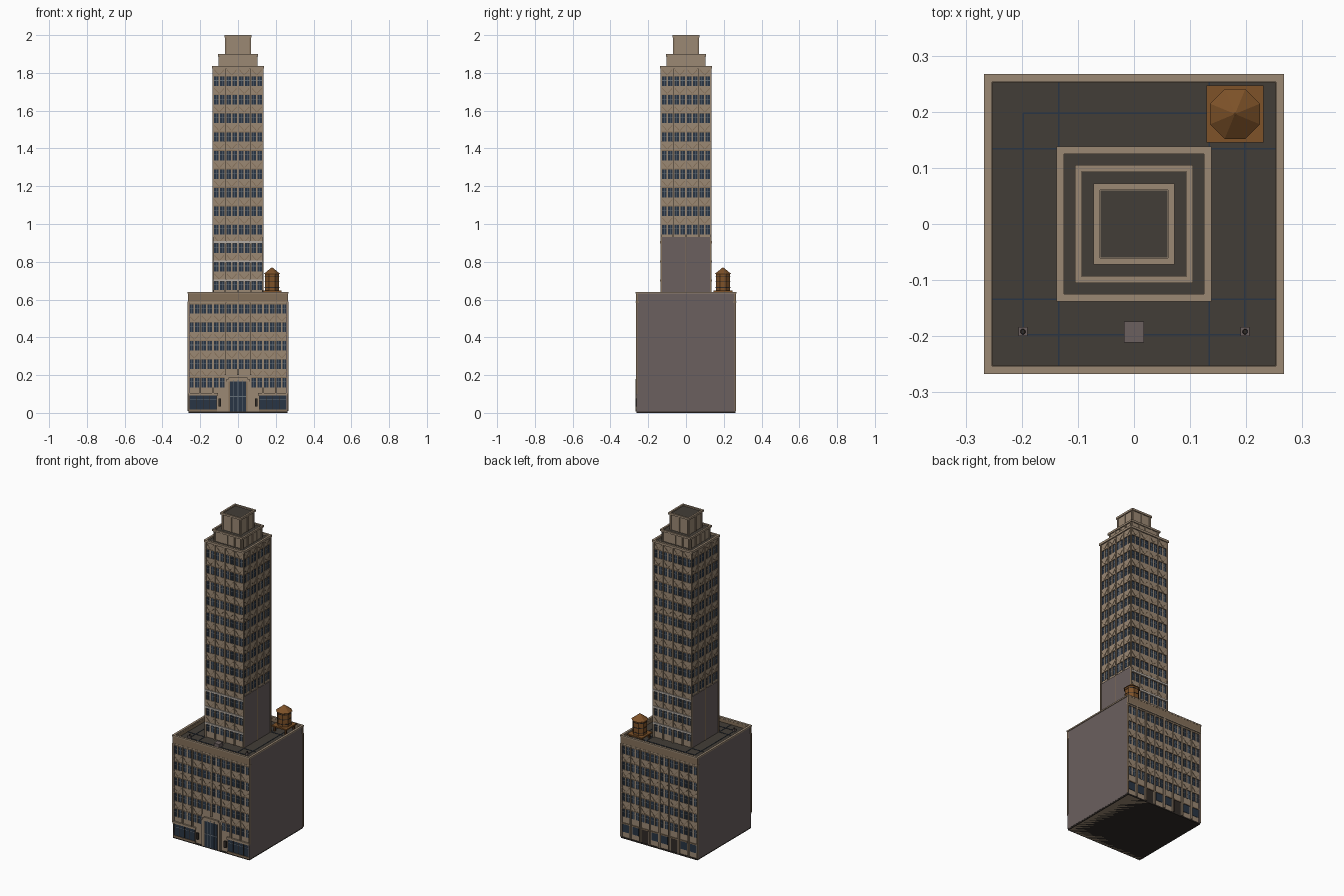
import bpy, bmesh, math
from mathutils import Matrix, Vector

cube = bpy.data.objects.get("Cube")
if cube:
    bpy.data.objects.remove(cube, do_unlink=True)

COLOURS = {
    "tan stone": (0.33, 0.25, 0.175),
    "brown trim": (0.23, 0.16, 0.10),
    "grey render": (0.145, 0.115, 0.112),
    "roof felt": (0.055, 0.047, 0.038),
    "window glass": (0.022, 0.035, 0.058),
    "pale stone": (0.45, 0.41, 0.37),
    "tank wood": (0.21, 0.085, 0.022),
    "dark wood": (0.10, 0.042, 0.014),
    "dark metal": (0.03, 0.024, 0.02),
    "window steel": (0.13, 0.16, 0.19),
}
NAMES = list(COLOURS)
TAN, TRIM, GREY, ROOF, GLASS, PALE, WOOD, DKWOOD, DARK, STEEL = range(len(NAMES))
MATS = []
for name, rgb in COLOURS.items():
    m = bpy.data.materials.new(name)
    m.use_nodes = True
    m.diffuse_color = (*rgb, 1)
    bsdf = m.node_tree.nodes["Principled BSDF"]
    bsdf.inputs["Base Color"].default_value = (*rgb, 1)
    bsdf.inputs["Roughness"].default_value = 0.8
    MATS.append(m)


class Part:
    """Collects flat-shaded pieces into one named object."""

    def __init__(self, name):
        self.name, self.bm = name, bmesh.new()

    def paint(self, verts, mat):
        for f in {f for v in verts for f in v.link_faces}:
            f.material_index = mat

    def box(self, x, y, z, mat, turn=0, tilt=0):
        # x, y, z are (low, high) pairs; turn spins quarter turns round the tower
        mid = Vector([sum(p) / 2 for p in (x, y, z)])
        size = [p[1] - p[0] for p in (x, y, z)]
        mx = (Matrix.Rotation(turn * math.pi / 2, 4, 'Z') @ Matrix.Translation(mid)
              @ Matrix.Rotation(tilt, 4, 'Y') @ Matrix.Diagonal((*size, 1)))
        self.paint(bmesh.ops.create_cube(self.bm, size=1, matrix=mx)["verts"], mat)

    def cone(self, centre, r1, r2, z, mat, sides=8):
        mx = (Matrix.Translation((*centre, sum(z) / 2))
              @ Matrix.Rotation(math.pi / sides, 4, 'Z'))
        self.paint(bmesh.ops.create_cone(
            self.bm, cap_ends=True, segments=sides, radius1=r1, radius2=r2,
            depth=z[1] - z[0], matrix=mx)["verts"], mat)

    def ring(self, outer, inner, z, mat):
        for k in range(4):
            self.box((-outer, inner), (-outer, -inner), z, mat, k)

    def done(self):
        me = bpy.data.meshes.new(self.name)
        self.bm.to_mesh(me)
        self.bm.free()
        for m in MATS:
            me.materials.append(m)
        bpy.context.collection.objects.link(bpy.data.objects.new(self.name, me))


BAY = 0.0663


def facade(p, turn, bays, wall, rows, bottom, top, skip=()):
    """Paired windows, chevron spandrels and piers on one wall."""
    half = bays * BAY / 2

    def layer(x, depth, z, mat, tilt=0):
        p.box(x, (-wall - depth, -wall + 0.001), z, mat, turn, tilt)

    for i in range(bays):
        c = -half + BAY * (i + 0.5)
        for r, zc in enumerate(rows):
            if (i, r) in skip:
                continue
            lo, hi = zc - 0.025, zc + 0.025
            layer((c - 0.028, c + 0.028), 0.001, (lo, hi), GLASS)
            layer((c - 0.004, c + 0.004), 0.004, (lo, hi), TAN)
            layer((c - 0.028, c + 0.028), 0.002, (zc + 0.003, zc + 0.006), STEEL)
            for s in (-1, 1):
                layer((c + s * 0.016 - 0.001, c + s * 0.016 + 0.001), 0.002, (lo, hi), STEEL)
            # spandrel above the window with sill line and chevron
            cap = min(hi + 0.048, top)
            layer((c - 0.029, c + 0.029), 0.004, (hi, cap), TAN)
            layer((c - 0.029, c + 0.029), 0.006, (hi, hi + 0.004), TRIM)
            if cap - hi > 0.04:
                for s in (-1, 1):
                    layer((c + s * 0.014 - 0.018, c + s * 0.014 + 0.018), 0.0055,
                          (hi + 0.021, hi + 0.025), TRIM, -s * 0.85)
    for i in range(bays + 1):
        x = -half + BAY * i
        w = 0.006 if i % 2 == 0 else 0.004
        low = 0.2 if any(abs(x) < 0.07 and s for s in skip) else bottom
        layer((max(x - w, -half), min(x + w, half)), 0.008, (low, top), TAN)
        layer((x - 0.001, x + 0.001), 0.009, (low, top), TRIM)


# lower block: stone front and back, plain party walls on the sides
B = 0.257
base_rows = [0.16 + 0.0975 * k for k in range(5)]
p = Part("base_block")
p.box((-B, B), (-B, B), (0, 0.61), TAN)
p.box((-0.262, 0.262), (-0.262, 0.262), (0, 0.008), DARK)
for s in (0, 2):
    p.box((B - 0.002, 0.263), (-0.262, 0.262), (0.008, 0.632), GREY, s)
p.done()

p = Part("base_front")
facade(p, 0, 8, B, base_rows, 0.1, 0.59, skip=((3, 0), (4, 0)))
p.done()
p = Part("base_back")
facade(p, 2, 8, B, base_rows, 0.01, 0.59)
for i in range(8):
    c = BAY * (i - 3.5)
    service = i in (2, 5)
    p.box((c - 0.022, c + 0.022), (-B - 0.002, -B), (0.008 if service else 0.04, 0.09),
          DARK if service else GLASS, 2)
    p.box((c - 0.026, c + 0.026), (-B - 0.005, -B), (0.09, 0.097), TRIM, 2)
p.done()

# shopfronts either side of the entrance
p = Part("shopfronts")
for s in (-1, 1):
    c = s * 0.185
    p.box((c - 0.072, c + 0.072), (-B - 0.003, -B), (0.012, 0.092), GLASS)
    p.box((c - 0.078, c + 0.078), (-B - 0.009, -B), (0.092, 0.105), TAN)
    p.box((c - 0.075, c + 0.075), (-B - 0.007, -B), (0.008, 0.018), TRIM)
    p.box((c - 0.072, c + 0.072), (-B - 0.004, -B), (0.07, 0.073), STEEL)
    for k in range(-2, 3):
        x = c + k * 0.036
        p.box((x - 0.0015, x + 0.0015), (-B - 0.005, -B), (0.012, 0.092), DARK)
    # wall lanterns
    x = s * 0.096
    p.box((x - 0.007, x + 0.007), (-B - 0.01, -B), (0.035, 0.075), DARK)
p.done()

# stepped entrance surround with tall glazed doors
p = Part("entrance")
p.box((-0.066, 0.066), (-B - 0.007, -B), (0.008, 0.165), TAN)
p.box((-0.05, 0.05), (-B - 0.009, -B), (0.165, 0.188), TAN)
p.box((-0.05, 0.05), (-B - 0.008, -B), (0.008, 0.168), TRIM)
p.box((-0.043, 0.043), (-B - 0.009, -B), (0.008, 0.175), GLASS)
for x in (-0.022, 0, 0.022):
    p.box((x - 0.0015, x + 0.0015), (-B - 0.01, -B), (0.008, 0.175), STEEL)
p.box((-0.043, 0.043), (-B - 0.01, -B), (0.085, 0.09), STEEL)
for s in (-1, 1):
    x = s * 0.056
    p.box((x - 0.005, x + 0.005), (-B - 0.01, -B), (0.008, 0.18), TAN)
p.done()

# parapet and flat roof of the lower block
p = Part("base_parapet")
for k in (0, 2):
    p.box((-0.265, 0.265), (-0.266, -0.254), (0.585, 0.638), TRIM, k)
    p.box((-0.265, 0.265), (-0.267, -0.25), (0.585, 0.591), TAN, k)
p.ring(0.254, 0.252, (0.6, 0.632), TRIM)
p.ring(0.267, 0.253, (0.632, 0.64), TAN)
p.done()
p = Part("base_roof")
p.box((-0.254, 0.254), (-0.254, 0.254), (0.6, 0.612), ROOF)
for k in range(4):
    p.box((-0.198, 0.198), (-0.199, -0.196), (0.61, 0.614), GLASS, k)
    for s in (-1, 1):
        x = s * 0.134
        p.box((x - 0.0015, x + 0.0015), (-0.254, -0.134), (0.61, 0.614), GLASS, k)
p.done()
p = Part("roof_vents")
p.box((-0.018, 0.018), (-0.211, -0.174), (0.61, 0.635), GREY)
for x in (-0.198, 0.198):
    p.box((x - 0.008, x + 0.008), (-0.2, -0.184), (0.61, 0.626), GREY)
    p.cone((x, -0.192), 0.005, 0.004, (0.626, 0.634), DARK)
p.done()

# tower shaft: all sides glazed above the party-wall height
T = 0.127
rows = [0.675 + 0.0982 * k for k in range(12)]
p = Part("tower_core")
p.box((-T, T), (-T, T), (0.6, 1.826), TAN)
for k in (1, 3):
    p.box((-0.131, 0.131), (-0.132, -T), (0.61, 0.93), GREY, k)
    p.box((-0.003, 0.003), (-0.134, -T), (0.61, 0.93), TRIM, k)
p.done()
for k, side in enumerate(("front", "left", "back", "right")):
    p = Part("tower_" + side)
    first = 3 * (k % 2)
    facade(p, k, 4, T, rows[first:], 0.93 if first else 0.61, 1.826)
    if not first:
        for z in (0.70, 0.80, 0.903):
            p.box((-0.133, 0.133), (-0.137, -T), (z - 0.005, z + 0.007), PALE, k)
    p.done()

# stepped crown
p = Part("tower_parapet")
p.box((-0.127, 0.127), (-0.127, 0.127), (1.815, 1.827), ROOF)
p.ring(0.138, 0.125, (1.823, 1.837), TAN)
p.done()
for name, half, z0, z1, piers in (("crown_lower", 0.098, 1.82, 1.9, (-0.09, -0.045, 0, 0.045, 0.09)),
                                  ("crown_upper", 0.065, 1.88, 2.0, (-0.06, 0, 0.06))):
    p = Part(name)
    p.box((-half, half), (-half, half), (z0, z1 - 0.009), TAN)
    p.box((-half + 0.005, half - 0.005), (-half + 0.005, half - 0.005), (z1 - 0.012, z1 - 0.007), ROOF)
    p.ring(half + 0.007, half - 0.004, (z1 - 0.012, z1), TAN)
    for k in range(4):
        for x in piers:
            p.box((x - 0.005, x + 0.005), (-half - 0.004, -half), (z0, z1 - 0.01), TAN, k)
            p.box((x - 0.001, x + 0.001), (-half - 0.005, -half), (z0, z1 - 0.012), TRIM, k)
    p.done()

# timber water tank on a raised platform
cx, cy = 0.18, 0.196
p = Part("water_tank")
p.box((cx - 0.051, cx + 0.051), (cy - 0.051, cy + 0.051), (0.641, 0.649), WOOD)
for sx in (-1, 1):
    for sy in (-1, 1):
        x, y = cx + sx * 0.038, cy + sy * 0.038
        p.box((x - 0.005, x + 0.005), (y - 0.005, y + 0.005), (0.61, 0.642), DKWOOD)
p.cone((cx, cy), 0.041, 0.041, (0.649, 0.736), WOOD)
for z in (0.662, 0.692, 0.722):
    p.cone((cx, cy), 0.0425, 0.0425, (z, z + 0.004), DARK)
p.cone((cx, cy), 0.048, 0.002, (0.735, 0.77), WOOD)
p.done()
